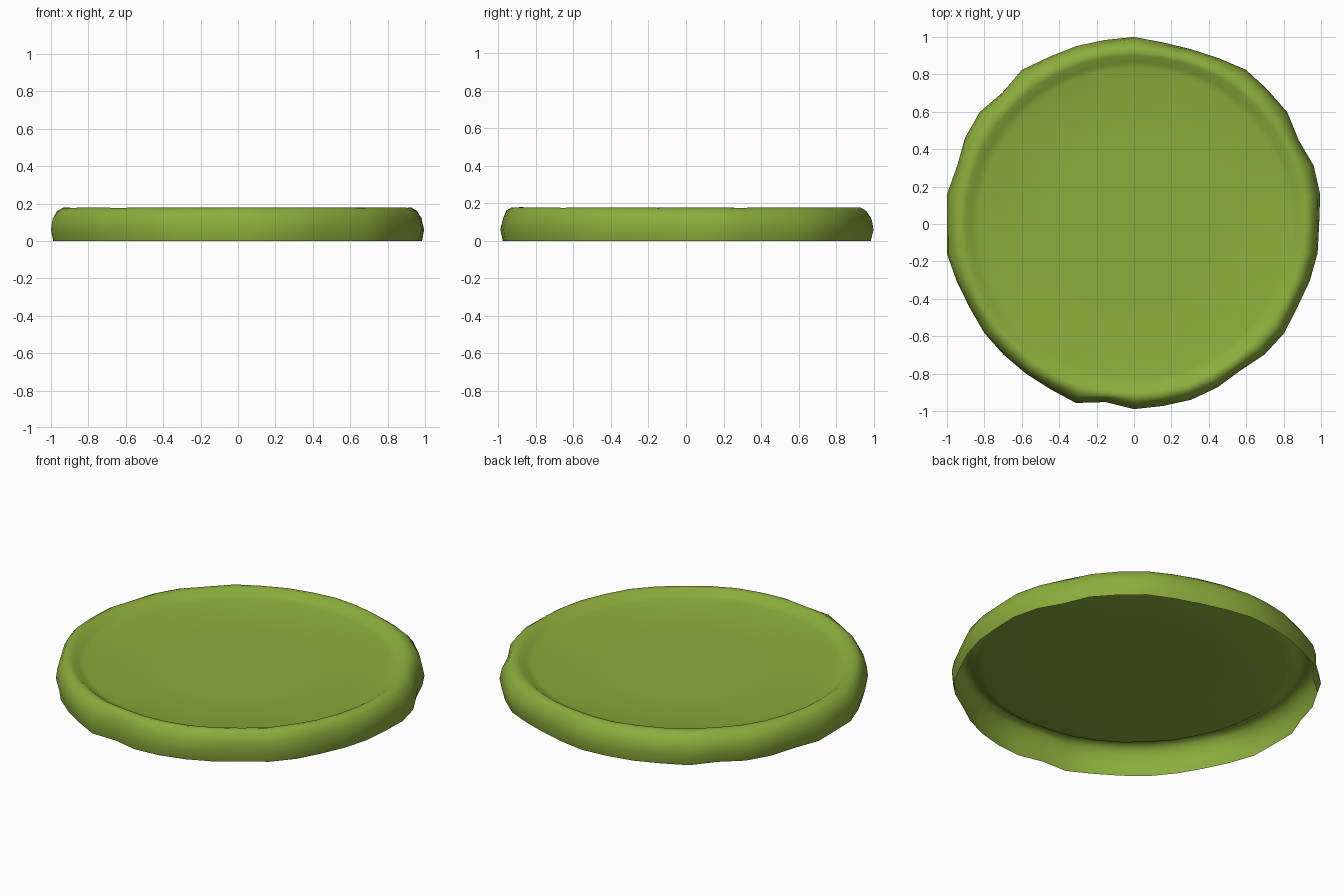
import bpy, bmesh, random
from math import cos, sin, tau

if "Cube" in bpy.data.objects:
    bpy.data.objects.remove(bpy.data.objects["Cube"])

random.seed(4)

# Hand-shaped outline: radius every 9 degrees, counter-clockwise from +x
outline = [0.99, 1.008, 1.01, 0.988, 1.014, 1.013, 1.019, 0.995, 0.983, 0.983,
           1.0, 0.996, 1.0, 1.002, 1.019, 0.994, 1.019, 1.014, 0.995, 1.013,
           1.0, 1.013, 0.996, 0.986, 0.99, 0.987, 0.987, 0.99, 1.006, 0.964,
           0.99, 0.985, 0.988, 0.981, 0.968, 0.987, 0.993, 0.98, 0.988, 0.994]
N = len(outline)

# Profile from the open bottom edge, over the raised rim, into the dished top:
# radius, height, how much of the outline wobble it keeps, random jitter
profile = [(0.99, 0.0, 0.9, 0.008), (1.0, 0.06, 1.0, 0.0),
           (0.992, 0.12, 0.9, 0.008), (0.968, 0.16, 0.7, 0.006),
           (0.935, 0.178, 0.4, 0.003), (0.905, 0.173, 0.2, 0.003),
           (0.87, 0.15, 0.1, 0.002), (0.83, 0.14, 0.0, 0.0),
           (0.45, 0.14, 0.0, 0.0)]

bm = bmesh.new()
rings = []
for r, z, keep, jit in profile:
    ring = []
    for i, o in enumerate(outline):
        a = tau * i / N
        rad = r * (1 + (o - 1) * keep) - random.uniform(0, jit)
        h = z + (random.uniform(-0.002, 0.002) if jit and z > 0 else 0)
        ring.append(bm.verts.new((rad * cos(a), rad * sin(a), h)))
    rings.append(ring)

# Wall, rim and dish
for lo, hi in zip(rings, rings[1:]):
    for i in range(N):
        j = (i + 1) % N
        bm.faces.new((lo[i], lo[j], hi[j], hi[i]))

# Centre of the dish
hub = bm.verts.new((0, 0, 0.14))
for i in range(N):
    bm.faces.new((rings[-1][i], rings[-1][(i + 1) % N], hub))

for f in bm.faces:
    f.smooth = True
mesh = bpy.data.meshes.new("round_pad")
bm.to_mesh(mesh)
bm.free()

pad = bpy.data.objects.new("round_pad", mesh)
bpy.context.collection.objects.link(pad)

green = bpy.data.materials.new("leaf_green")
green.diffuse_color = (0.26, 0.42, 0.045, 1)
green.use_nodes = True
green.node_tree.nodes["Principled BSDF"].inputs["Base Color"].default_value = green.diffuse_color
mesh.materials.append(green)
